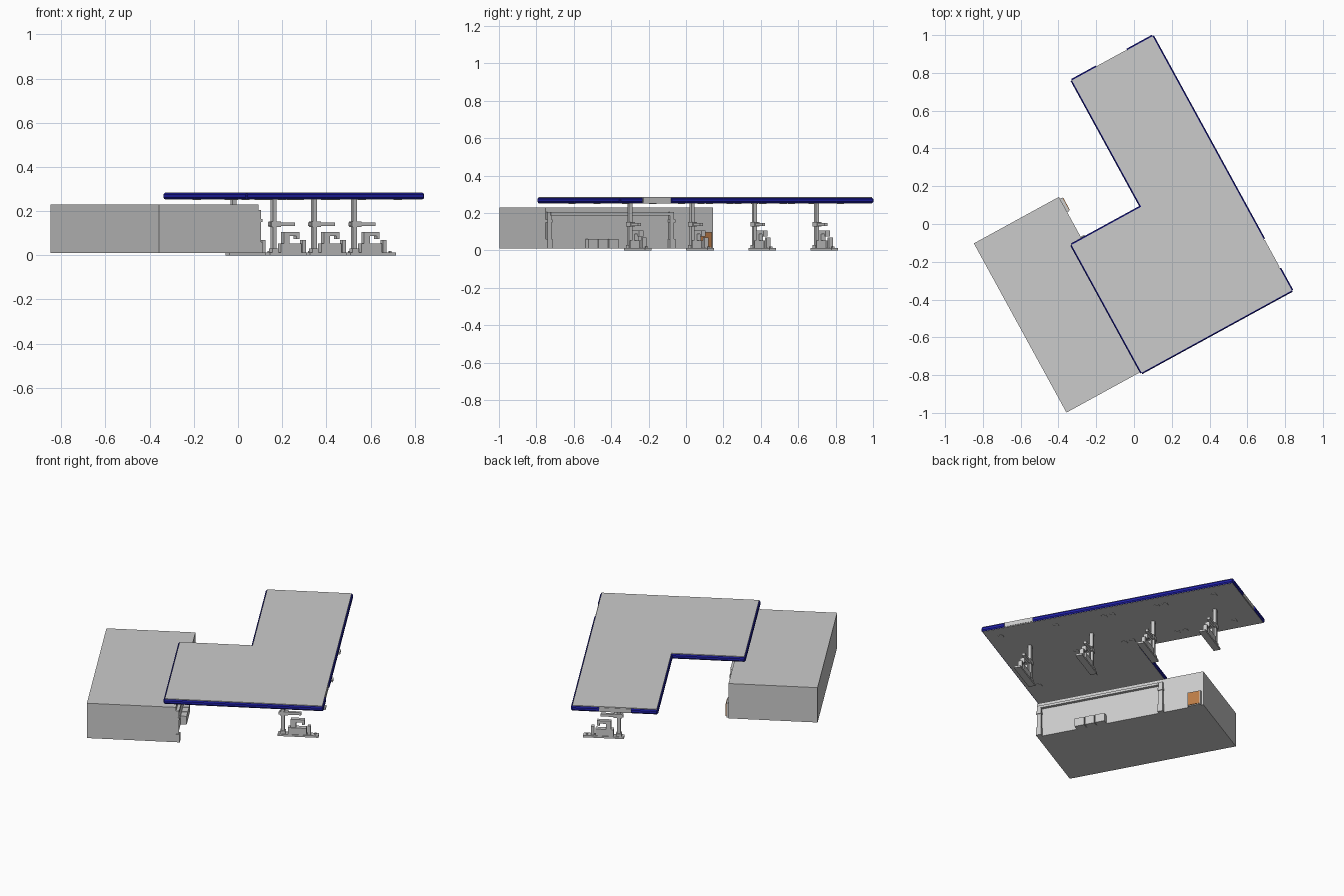
import bpy, bmesh, math
from mathutils import Vector

if "Cube" in bpy.data.objects:
    bpy.data.objects.remove(bpy.data.objects["Cube"])

# Everything is laid out in a local u/v plan, then turned about z
TURN = math.radians(28.7)


def material(name, rgb):
    m = bpy.data.materials.new(name)
    m.diffuse_color = (*rgb, 1)
    m.use_nodes = True
    m.node_tree.nodes["Principled BSDF"].inputs["Base Color"].default_value = m.diffuse_color
    return m


blue = material("trim_blue", (0.015, 0.015, 0.4))
orange = material("panel_orange", (0.5, 0.2, 0.06))


def finish(name, bm, mat=None):
    bmesh.ops.recalc_face_normals(bm, faces=bm.faces)
    me = bpy.data.meshes.new(name)
    bm.to_mesh(me)
    bm.free()
    ob = bpy.data.objects.new(name, me)
    ob.rotation_euler.z = TURN
    if mat:
        me.materials.append(mat)
    bpy.context.collection.objects.link(ob)
    return ob


def add_prism(bm, pts, shift):
    face = bm.faces.new([bm.verts.new(p) for p in pts])
    new = bmesh.ops.extrude_face_region(bm, geom=[face])["geom"]
    bmesh.ops.translate(bm, vec=shift, verts=[g for g in new if isinstance(g, bmesh.types.BMVert)])
    # the extrude keeps the starting face, so the prism is closed
    if not face.is_valid:
        bm.faces.new([bm.verts.new(p) for p in pts])


def add_box(bm, u0, u1, v0, v1, z0, z1):
    vs = bmesh.ops.create_cube(bm, size=1)["verts"]
    for v in vs:
        v.co = ((u0 + u1) / 2 + v.co.x * (u1 - u0),
                (v0 + v1) / 2 + v.co.y * (v1 - v0),
                (z0 + z1) / 2 + v.co.z * (z1 - z0))


def boxes(name, specs, mat=None):
    bm = bmesh.new()
    for s in specs:
        add_box(bm, *s)
    return finish(name, bm, mat)


# L-shaped canopy roof
A, B, C = (-0.343, -0.71), (0.564, -0.71), (0.564, 0.825)
D, E, F = (0.077, 0.825), (0.077, 0.062), (-0.343, 0.062)
bm = bmesh.new()
add_prism(bm, [(*p, 0.252) for p in (A, B, C, D, E, F)], (0, 0, 0.033))
finish("canopy_roof", bm)


# Blue edge trim with a bevelled six-sided section
def add_trim(bm, a, b):
    a, b = Vector((*a, 0)), Vector((*b, 0))
    out = (b - a).normalized().cross(Vector((0, 0, 1)))
    section = [(-0.005, 0.254), (0.003, 0.254), (0.008, 0.261),
               (0.008, 0.274), (0.003, 0.281), (-0.005, 0.281)]
    add_prism(bm, [a + out * o + Vector((0, 0, z)) for o, z in section], b - a)


bm = bmesh.new()
for a, b in [(A, B), (B, (0.564, -0.577)), ((0.564, -0.40), C),
             (C, (0.41, 0.825)), ((0.225, 0.825), D), (D, E), (E, F), (F, A)]:
    add_trim(bm, a, b)
finish("canopy_trim", bm, blue)

# Plain sign panels set in the gaps of the trim
boxes("canopy_sign_panels", [(0.56, 0.567, -0.57, -0.407, 0.256, 0.28),
                             (0.232, 0.403, 0.82, 0.828, 0.256, 0.28)])

# Ceiling lights under the canopy
lights = []
for v in (-0.63, -0.29, 0.03, 0.355, 0.68):
    for u in (0.48, 0.16, -0.12):
        if u < 0 and v > -0.1:
            continue
        for dv in ((-0.025, 0.025) if v in (0.03, 0.355) else (0,)):
            lights.append((u - 0.014, u + 0.014, v + dv - 0.014, v + dv + 0.014, 0.249, 0.253))
boxes("ceiling_lights", lights)

# Four fuel islands, each with column, overhead sign bar and pump
for i in range(4):
    c, v = 0.317, -0.515 + i * 0.379

    def part(u0, u1, w, z0, z1):
        return (c + u0, c + u1, v - w, v + w, z0, z1)

    n = i + 1
    boxes(f"island_base_{n}", [part(-0.03, 0.205, 0.02, 0, 0.012)])
    boxes(f"canopy_column_{n}", [part(-0.01, 0.01, 0.01, 0.012, 0.252),
                                 part(-0.016, 0.016, 0.016, 0.012, 0.03)])
    boxes(f"sign_bar_{n}", [part(-0.025, 0.105, 0.009, 0.132, 0.148),
                            part(-0.018, 0.03, 0.014, 0.128, 0.152)])
    boxes(f"pump_{n}", [part(0.03, 0.135, 0.016, 0.012, 0.054),
                        part(0.045, 0.075, 0.013, 0.054, 0.088),
                        part(0.045, 0.125, 0.013, 0.088, 0.106),
                        part(0.11, 0.125, 0.013, 0.074, 0.088)])
    boxes(f"island_posts_{n}", [part(0.142, 0.16, 0.012, 0.012, 0.068),
                                part(0.18, 0.19, 0.006, 0.012, 0.02)])

# Shop building
boxes("shop_building", [(-0.793, -0.28, -0.704, 0.317, 0.01, 0.23)])

# Shop front frame: two stepped pilasters and a lintel
frame = [(-0.285, -0.262, -0.68, 0.045, 0.188, 0.203)]
for v in (-0.688, 0.06):
    frame += [(-0.285, -0.264, v - 0.012, v + 0.012, 0.01, 0.205),
              (-0.285, -0.258, v - 0.016, v + 0.016, 0.01, 0.06),
              (-0.285, -0.258, v - 0.016, v + 0.016, 0.15, 0.165)]
boxes("shop_front_frame", frame)

# Row of three storage bins by the shop window
boxes("storage_bins", [(-0.285, -0.245, v, v + 0.058, 0.01, 0.062)
                       for v in (-0.46, -0.398, -0.336)])

# Small free-standing panel at the end of the shop front
boxes("side_cabinet", [(-0.284, -0.266, 0.225, 0.305, 0.01, 0.1)])
boxes("side_cabinet_face", [(-0.266, -0.262, 0.23, 0.30, 0.015, 0.095)], orange)
